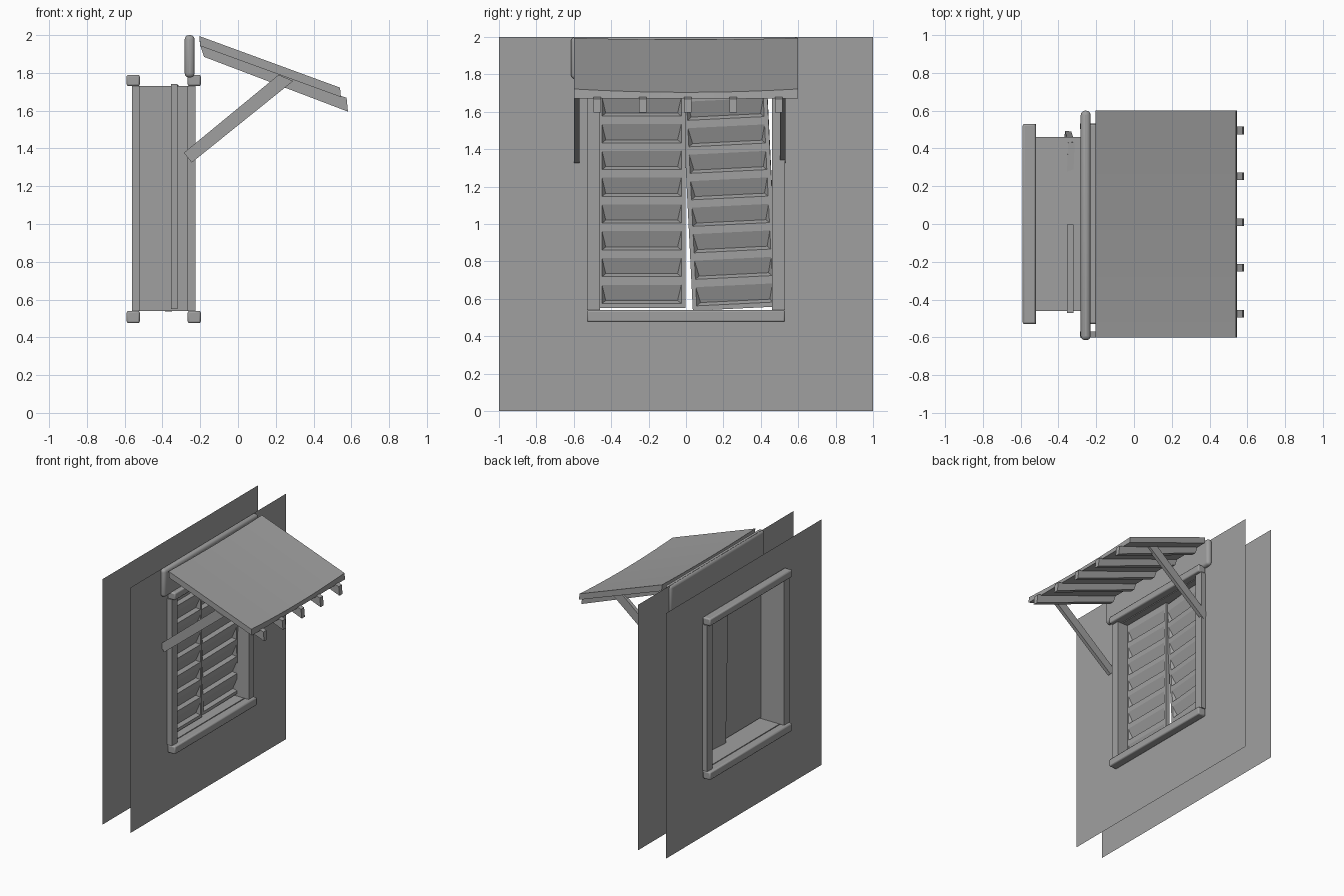
import bpy, bmesh, math
from mathutils import Matrix, Vector

if "Cube" in bpy.data.objects:
    bpy.data.objects.remove(bpy.data.objects["Cube"], do_unlink=True)

GREY = (0.35, 0.35, 0.35, 1)
mat = bpy.data.materials.new("plain grey")
mat.use_nodes = True
mat.diffuse_color = GREY
mat.node_tree.nodes["Principled BSDF"].inputs["Base Color"].default_value = GREY


def finish(name, bm, bevel=0, segments=2, fix=True):
    if fix:
        bmesh.ops.recalc_face_normals(bm, faces=bm.faces)
    me = bpy.data.meshes.new(name)
    bm.to_mesh(me)
    bm.free()
    me.materials.append(mat)
    ob = bpy.data.objects.new(name, me)
    bpy.context.collection.objects.link(ob)
    if bevel:
        mod = ob.modifiers.new("soft edges", 'BEVEL')
        mod.width, mod.segments = bevel, segments
    return ob


def box(name, x, y, z, bevel=0, segments=2):
    bm = bmesh.new()
    size = Matrix.Diagonal((x[1] - x[0], y[1] - y[0], z[1] - z[0], 1))
    mid = Vector((x[0] + x[1], y[0] + y[1], z[0] + z[1])) / 2
    bmesh.ops.create_cube(bm, size=1, matrix=Matrix.Translation(mid) @ size)
    return finish(name, bm, bevel, segments)


def extrude_profile(name, pts, y0, y1):
    """Profile in x and z, extruded from y0 to y1."""
    bm = bmesh.new()
    a, b = ([bm.verts.new((x, y, z)) for x, z in pts] for y in (y0, y1))
    bm.faces.new(a)
    bm.faces.new(b[::-1])
    for i in range(len(a)):
        j = (i + 1) % len(a)
        bm.faces.new((a[i], a[j], b[j], b[i]))
    return finish(name, bm)


# Opening and wall planes
W, LOW, HIGH = 0.46, 0.54, 1.73
BACK, FRONT = -0.52, -0.267


def ring(bm, x, w, low, high):
    return [bm.verts.new((x, y, z)) for y, z in ((-w, low), (w, low), (w, high), (-w, high))]


def loft(bm, a, b):
    for i in range(4):
        j = (i + 1) % 4
        bm.faces.new((a[i], a[j], b[j], b[i]))


for name, x in (("front_wall", FRONT), ("back_wall", BACK)):
    bm = bmesh.new()
    outer, inner = ring(bm, x, 1, 0, 2), ring(bm, x, W, LOW, HIGH)
    loft(bm, outer, inner)
    bm.normal_update()
    sign = 1 if x == FRONT else -1
    bmesh.ops.reverse_faces(bm, faces=[f for f in bm.faces if f.normal.x * sign < 0])
    finish(name, bm, fix=False)

# Reveal lining the opening
bm = bmesh.new()
loft(bm, ring(bm, BACK, W, LOW, HIGH), ring(bm, FRONT, W, LOW, HIGH))
finish("window_reveal", bm)

# Frames on both walls
for side, base, d in (("front", FRONT, 1), ("back", BACK, -1)):
    deep = sorted((base, base + d * 0.07))
    thin = sorted((base, base + d * 0.042))
    box(side + "_sill", deep, (-0.53, 0.53), (0.475, LOW), 0.01)
    box(side + "_lintel", deep, (-0.53, 0.53), (HIGH, 1.79), 0.01)
    for hand, s in (("left", 1), ("right", -1)):
        box(f"{side}_{hand}_jamb", thin, sorted((s * W, s * 0.53)), (LOW, HIGH))


# Shutters with sloping slats sunk into the front
def shutter(name, width, height, count=8):
    bm = bmesh.new()
    t, rim, slat = 0.017, 0.022, 0.1
    w, h = width / 2, height / 2
    pitch = (height - 0.045) / count

    def face(*pts):
        bm.faces.new([bm.verts.new(p) for p in pts])

    ys = (-w, -w + rim, w - rim, w)
    zs = [-h]
    for i in range(count):
        start = -h + 0.025 + i * pitch
        zs += [start, start + slat]
    zs.append(h)
    for r in range(len(zs) - 1):
        lo, hi = zs[r], zs[r + 1]
        for c in range(3):
            y0, y1 = ys[c], ys[c + 1]
            A, B, C, D = (t, y0, lo), (t, y1, lo), (t, y1, hi), (t, y0, hi)
            if c == 1 and r % 2:
                E, F = (t - 0.028, y0 + 0.02, lo + 0.016), (t - 0.028, y1 - 0.02, lo + 0.016)
                face(E, F, C, D)
                face(A, B, F, E)
                face(A, E, D)
                face(B, C, F)
            else:
                face(A, B, C, D)
    # Flat back and edges
    face((-t, -w, -h), (-t, -w, h), (-t, w, h), (-t, w, -h))
    for s in (-1, 1):
        face((-t, s * w, -h), (-t, s * w, h), *[(t, s * w, z) for z in reversed(zs)])
        face((-t, -w, s * h), (-t, w, s * h), *[(t, y, s * h) for y in reversed(ys)])
    bmesh.ops.remove_doubles(bm, verts=bm.verts, dist=1e-5)
    return finish(name, bm)


right = shutter("right_shutter", 0.468, 1.19)
right.location = (-0.338, -0.237, 1.145)
left = shutter("left_shutter", 0.455, 1.18)
left.location = (-0.35, 0.235, 1.137)
left.rotation_euler = (math.radians(2.8), math.radians(1), math.radians(-2.5))

# Header board above the window
box("header_board", (-0.282, -0.23), (-0.615, 0.6), (1.775, 2.0), 0.022, 3)

# Awning roof with a slightly sagging top
bm = bmesh.new()
rows = []
N = 10
for i in range(N + 1):
    y = -0.6 + 1.2 * i / N
    sag = 0.018 * (1 - (y / 0.6) ** 2)
    rows.append([bm.verts.new((x, y, z)) for x, z in (
        (-0.205, 1.995 - sag * 0.5), (0.54, 1.722 - sag), (0.545, 1.672), (-0.2, 1.943))])
for a, b in zip(rows, rows[1:]):
    loft(bm, a, b)
bm.faces.new(rows[0])
bm.faces.new(rows[-1])
roof = finish("awning_roof", bm)

# Rafters
for i in range(5):
    y = -0.475 + 0.2425 * i
    extrude_profile(f"rafter_{i + 1}", ((-0.2, 1.945), (0.575, 1.668), (0.582, 1.595),
                                        (-0.18, 1.885)), y - 0.02, y + 0.02)

# Diagonal braces
for name, y in (("right_brace", -0.585), ("left_brace", 0.518)):
    extrude_profile(name, ((-0.287, 1.377), (-0.245, 1.325), (0.292, 1.757), (0.215, 1.79)),
                    y - 0.015, y + 0.015)

# Soft shading on rounded parts
bpy.ops.object.select_all(action='DESELECT')
for ob in bpy.data.objects:
    if ob.type == 'MESH' and (ob.modifiers or ob == roof):
        ob.select_set(True)
        bpy.context.view_layer.objects.active = ob
bpy.ops.object.shade_smooth_by_angle(angle=math.radians(35))
